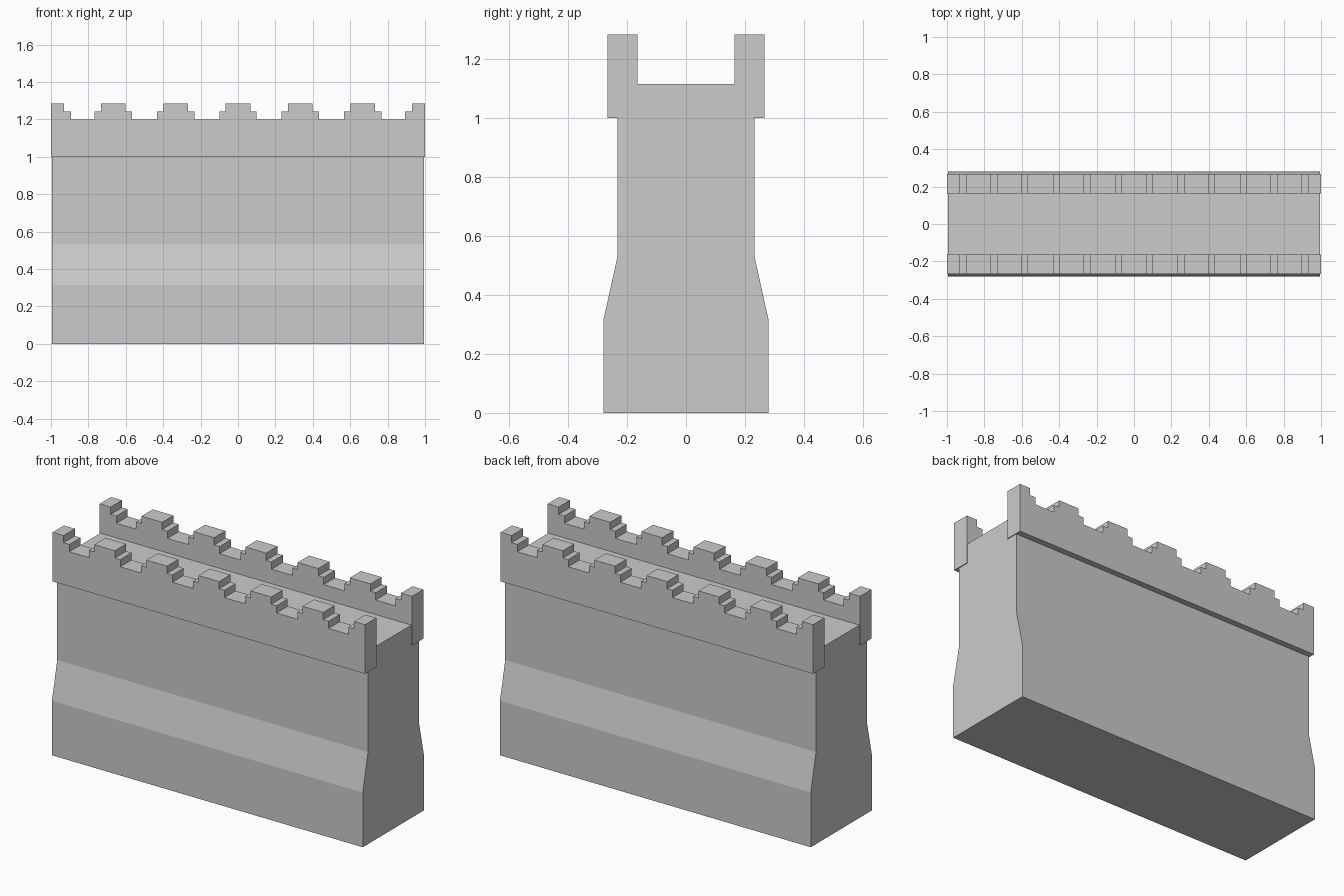
import bpy
import bmesh
from mathutils import Vector

cube = bpy.data.objects.get("Cube")
if cube:
    bpy.data.objects.remove(cube, do_unlink=True)

stone = bpy.data.materials.new("grey stone")
stone.use_nodes = True
stone.diffuse_color = (0.6, 0.6, 0.6, 1)
stone.node_tree.nodes["Principled BSDF"].inputs["Base Color"].default_value = stone.diffuse_color


def extrude_profile(name, points, depth):
    """Fill a closed outline and extrude it along a vector into a solid."""
    bm = bmesh.new()
    face = bm.faces.new([bm.verts.new(p) for p in points])
    ext = bmesh.ops.extrude_face_region(bm, geom=[face], use_keep_orig=True)
    verts = [g for g in ext["geom"] if isinstance(g, bmesh.types.BMVert)]
    bmesh.ops.translate(bm, vec=Vector(depth), verts=verts)
    bmesh.ops.recalc_face_normals(bm, faces=bm.faces)
    mesh = bpy.data.meshes.new(name)
    bm.to_mesh(mesh)
    bm.free()
    mesh.materials.append(stone)
    obj = bpy.data.objects.new(name, mesh)
    bpy.context.collection.objects.link(obj)
    return obj


# Wall body: battered base, straight upper wall, flat walkway
half = [(0.28, 0), (0.28, 0.316), (0.232, 0.533), (0.232, 1.116)]
section = half + [(-y, z) for y, z in reversed(half)]
HALF_WALL = 0.995
extrude_profile("wall", [(-HALF_WALL, y, z) for y, z in section], (2 * HALF_WALL, 0, 0))

# Stepped battlement outline: half merlons at the ends, five whole ones between
BOTTOM, SILL, STEP, TOP = 1.0, 1.2, 1.242, 1.284
outline = [(-1, BOTTOM), (-1, TOP), (-0.93, TOP), (-0.93, STEP), (-0.893, STEP), (-0.893, SILL)]
for i in range(-2, 3):
    c = i / 3
    left = [(-0.1, SILL), (-0.1, STEP), (-0.066, STEP), (-0.066, TOP)]
    merlon = left + [(-x, z) for x, z in reversed(left)]
    outline += [(c + x, z) for x, z in merlon]
outline += [(-x, z) for x, z in reversed(outline[:6])]

# Front and back parapets
for name, side in (("front_parapet", -1), ("back_parapet", 1)):
    extrude_profile(name, [(x, side * 0.164, z) for x, z in outline], (0, side * 0.103, 0))
